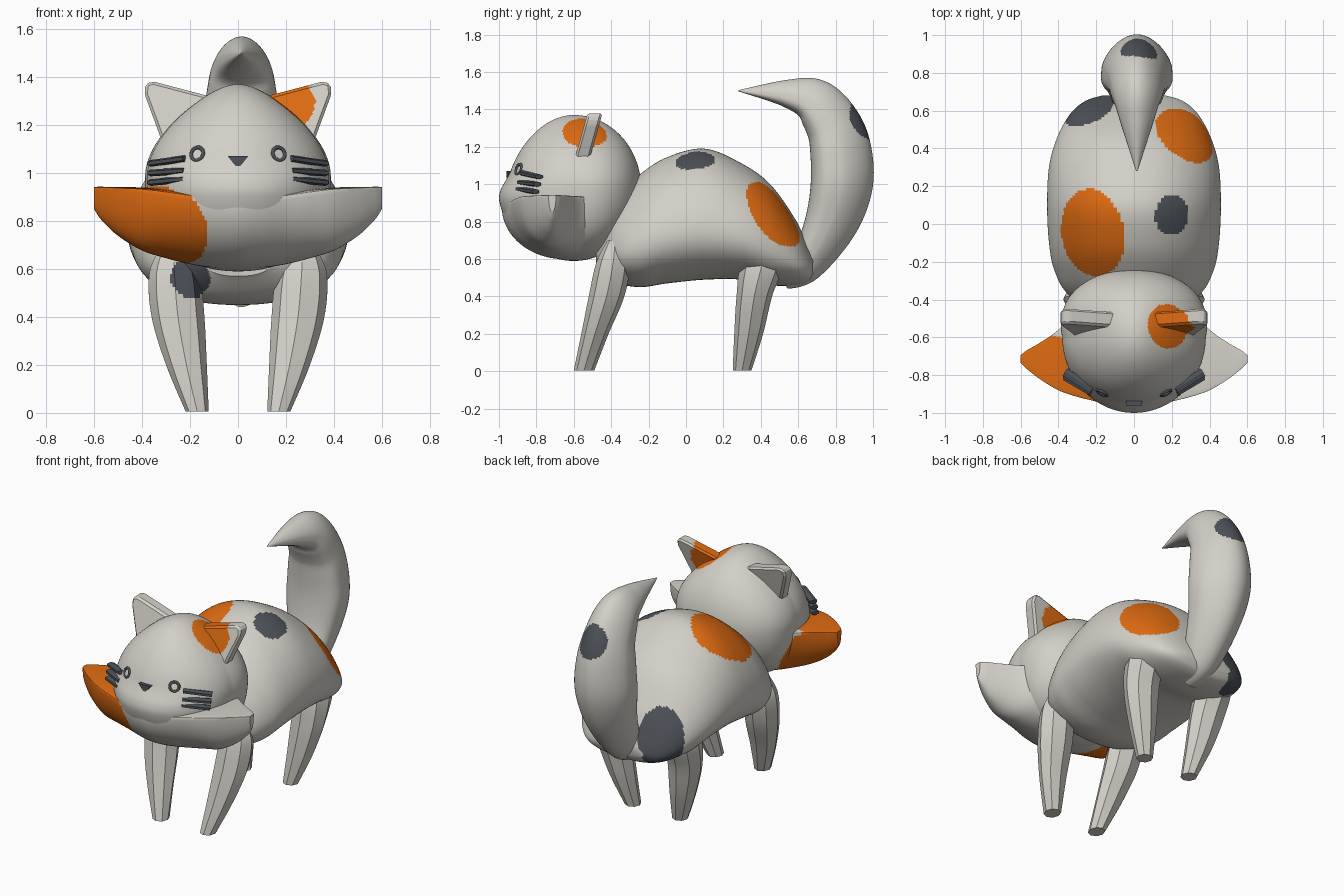
import bpy, bmesh, math
from mathutils import Vector
from mathutils.bvhtree import BVHTree

if "Cube" in bpy.data.objects:
    bpy.data.objects.remove(bpy.data.objects["Cube"])


def material(name, rgb):
    m = bpy.data.materials.new(name)
    m.diffuse_color = (*rgb, 1)
    m.use_nodes = True
    m.node_tree.nodes["Principled BSDF"].inputs["Base Color"].default_value = m.diffuse_color
    return m


MATS = [material("warm white fur", (0.65, 0.63, 0.575)),
        material("orange fur", (0.75, 0.15, 0.006)),
        material("slate grey", (0.075, 0.085, 0.1))]

# Fur patches: part, material index, centre, radii of the ellipsoid that marks the fur
PATCHES = [("cheeks", 1, (-.44, -.85, .76), (.32, .38, .24)),
           ("head", 1, (-.44, -.85, .76), (.32, .38, .20)),
           ("head", 1, (.19, -.54, 1.29), (.13, .12, .13)),
           ("ear_right", 1, (.19, -.54, 1.29), (.13, .12, .13)),
           ("body", 1, (-.22, -.05, 1.06), (.185, .24, .25)),
           ("body", 1, (.27, .47, .84), (.17, .19, .22)),
           ("body", 2, (.19, .05, 1.10), (.10, .11, .12)),
           ("body", 2, (-.24, .60, .65), (.14, .14, .20)),
           ("body", 2, (-.20, -.45, .56), (.085, .10, .085)),
           ("front_leg_left", 2, (-.20, -.45, .56), (.085, .10, .085)),
           ("tail", 2, (.03, .95, 1.34), (.11, .115, .105))]


def finish(name, bm, angle=35, fixed=None):
    """Turn a bmesh into a painted, shaded object."""
    bmesh.ops.recalc_face_normals(bm, faces=bm.faces)
    for f in bm.faces:
        if fixed is not None:
            f.material_index = fixed
            continue
        p = f.calc_center_median()
        for part, idx, c, r in PATCHES:
            if part == name and sum(((p[i] - c[i]) / r[i]) ** 2 for i in range(3)) < 1:
                f.material_index = idx
    me = bpy.data.meshes.new(name)
    bm.to_mesh(me)
    bm.free()
    for m in MATS:
        me.materials.append(m)
    me.shade_smooth()
    me.set_sharp_from_angle(angle=math.radians(angle))
    ob = bpy.data.objects.new(name, me)
    bpy.context.collection.objects.link(ob)
    return ob


def resample(rows, sub):
    """Catmull-Rom interpolation through the section rows."""
    out = []
    for i in range(len(rows) - 1):
        a, b, c, d = (rows[max(i - 1, 0)], rows[i], rows[i + 1],
                      rows[min(i + 2, len(rows) - 1)])
        for k in range(sub):
            t = k / sub
            out.append([q + .5 * t * (r - p + t * (2 * p - 5 * q + 4 * r - s
                        + t * (3 * (q - r) + s - p)))
                        for p, q, r, s in zip(a, b, c, d)])
    return out + [list(rows[-1])]


def loft(name, rows, sub, n, ring, angle=35):
    """Skin rings made by ring(rows, i, angle) along the sections."""
    rows = resample(rows, sub)
    bm = bmesh.new()
    rings = [[bm.verts.new(ring(rows, i, 2 * math.pi * k / n)) for k in range(n)]
             for i in range(len(rows))]
    for a, b in zip(rings, rings[1:]):
        for k in range(n):
            j = (k + 1) % n
            bm.faces.new((a[k], a[j], b[j], b[k]))
    bm.faces.new(rings[0])
    bm.faces.new(rings[-1])
    return finish(name, bm, angle)


def power(v, e):
    return math.copysign(abs(v) ** e, v)


# Body: y, top z, bottom z, half width; sloping shoulders, fuller belly
def body_ring(rows, i, a):
    y, zt, zb, w = rows[i]
    zc = zb + .38 * (zt - zb)
    s, c = math.sin(a), math.cos(a)
    if s > 0:
        return (w * c, y, zc + s ** 1.15 * (zt - zc))
    return (w * power(c, .9), y, zc + power(s, .9) * (zc - zb))


loft("body", [(-.48, .76, .57, .15), (-.38, .92, .48, .34), (-.25, 1.05, .45, .42),
              (-.1, 1.145, .47, .45), (.1, 1.19, .49, .46), (.3, 1.11, .49, .45),
              (.45, 1.0, .46, .41), (.58, .82, .46, .34), (.65, .68, .48, .26),
              (.68, .61, .52, .17)], 16, 160, body_ring)

# Head: ball narrowed towards the crown, fuller at the back, muzzle pushed forward
bm = bmesh.new()
bmesh.ops.create_uvsphere(bm, u_segments=160, v_segments=100, radius=1)
for v in bm.verts:
    x, y, z = v.co
    up = max(z, 0)
    t = min(max((.24 - z) / .42, 0), 1)
    front = 1 if y > 0 else 1 - .15 * up + .125 * t * t * (3 - 2 * t) * (1 - min(z, 0) ** 4)
    v.co = (.38 * x * (1 - .36 * up ** 2) * (1 + .2 * max(y, 0)) * (1 + .25 * min(z, 0) ** 2),
            -.6 + .36 * y * front, .98 + .39 * z)
head_tree = BVHTree.FromBMesh(bm)
finish("head", bm)


# Chin and flared cheeks: x, front y, back y, rim z, height above, depth below
def cheek_ring(rows, i, a):
    x, yf, yb, z, up, down = rows[i]
    s = math.sin(a)
    return (x, (yf + yb) / 2 + (yb - yf) / 2 * math.cos(a), z + s * (up if s > 0 else down))


half = [(.1, -.97, -.33, .89, .02, .285), (.2, -.94, -.37, .905, .015, .285),
        (.3, -.915, -.45, .92, .012, .275), (.4, -.88, -.56, .932, .008, .255),
        (.5, -.82, -.63, .938, .003, .2), (.57, -.765, -.67, .94, .003, .135),
        (.6, -.735, -.695, .94, .002, .09)]
loft("cheeks", [(-r[0], *r[1:]) for r in reversed(half)]
     + [(0, -.985, -.32, .88, .02, .28)] + half, 10, 96, cheek_ring)


# Tail: y, z, half thickness, half width; flatter and wider on the inner side
def tail_ring(rows, i, a):
    y, z, h, w = rows[i]
    p, q = rows[max(i - 1, 0)], rows[min(i + 1, len(rows) - 1)]
    t = Vector((q[0] - p[0], q[1] - p[1])).normalized()
    s = math.sin(a)
    d = h * (s if s > 0 else power(s, .7))
    return (.015 + w * math.cos(a) * (1 - .22 * s), y + t.y * d, z - t.x * d)


loft("tail", [(.52, .48, .045, .06), (.64, .56, .09, .11), (.77, .78, .14, .155),
              (.83, .98, .165, .185), (.83, 1.16, .165, .175), (.79, 1.31, .15, .15),
              (.69, 1.44, .125, .125), (.54, 1.485, .075, .085), (.28, 1.5, .003, .004)],
     16, 96, tail_ring)


# Legs: eight-sided, x, y, z, x radius, y radius
def leg_ring(rows, i, a):
    x, y, z, rx, ry = rows[i]
    r = math.cos(math.pi / 8) / math.cos((a + 1e-6) % (math.pi / 4) - math.pi / 8)
    return (x + rx * r * math.cos(a), y + ry * r * math.sin(a), z)


FRONT = [(.17, -.545, .005, .048, .055), (.215, -.487, .2, .085, .073),
         (.25, -.425, .4, .11, .095), (.265, -.39, .58, .105, .09), (.27, -.38, .7, .05, .04)]
HIND = [(.17, .30, .005, .048, .05), (.215, .335, .2, .085, .077),
        (.25, .365, .4, .11, .095), (.265, .405, .57, .105, .112), (.27, .42, .68, .05, .04)]
for side, s in (("left", -1), ("right", 1)):
    for part, rows in (("front_leg", FRONT), ("hind_leg", HIND)):
        loft(f"{part}_{side}", [(s * r[0], *r[1:]) for r in rows], 12, 64, leg_ring, 30)


def prism(points, y, depth, lean=0.0):
    """Extrude an x-z outline along y, leaning back with height."""
    bm = bmesh.new()
    z0 = min(p[1] for p in points)
    f = bm.faces.new([bm.verts.new((x, y + lean * (z - z0), z)) for x, z in points])
    ext = bmesh.ops.extrude_face_region(bm, geom=[f])["geom"]
    bmesh.ops.translate(bm, vec=(0, depth, 0),
                        verts=[g for g in ext if isinstance(g, bmesh.types.BMVert)])
    return bm


def bar(name, a, b, r):
    """Flattened six-sided rod between two points."""
    a, b = Vector(a), Vector(b)
    bpy.ops.mesh.primitive_cylinder_add(vertices=6, radius=r, depth=(b - a).length,
                                        location=(a + b) / 2)
    ob = bpy.context.object
    ob.rotation_euler = (b - a).to_track_quat('Z', 'Y').to_euler()
    ob.scale = (1.9, 1, 1)
    ob.name = name
    ob.data.materials.append(MATS[2])


for side, s in (("left", -1), ("right", 1)):
    # Ears
    bm = prism([(s * .10, 1.315), (s * .355, 1.382), (s * .385, 1.372), (s * .39, 1.33),
                (s * .305, 1.10), (s * .2, 1.13)], -.605, .08, .28)
    bmesh.ops.bevel(bm, geom=bm.edges[:], offset=.012, segments=1, affect='EDGES')
    bmesh.ops.triangulate(bm, faces=bm.faces)
    bmesh.ops.subdivide_edges(bm, edges=bm.edges[:], cuts=11, use_grid_fill=True)
    finish(f"ear_{side}", bm, 25)
    # Eye rings lying on the face
    hit, normal, _, _ = head_tree.ray_cast(Vector((s * .17, -2, 1.08)), Vector((0, 1, 0)))
    bpy.ops.mesh.primitive_torus_add(major_radius=.028, minor_radius=.008, major_segments=24,
                                     minor_segments=8, location=hit)
    eye = bpy.context.object
    eye.rotation_euler = normal.to_track_quat('Z', 'Y').to_euler()
    eye.name = f"eye_{side}"
    eye.data.materials.append(MATS[2])
    eye.data.shade_smooth()
    # Whiskers
    for k, (za, zb) in enumerate(((1.06, 1.04), (1.01, 1.0), (.975, .96))):
        bar(f"whisker_{side}_{k + 1}", (s * .22, -.875 - .008 * k, za),
            (s * .365, -.785 - .01 * k, zb), .014)

# Nose
finish("nose", prism([(-.042, 1.07), (.042, 1.07), (.01, 1.03), (-.01, 1.03)], -.96, .04),
       fixed=2)
